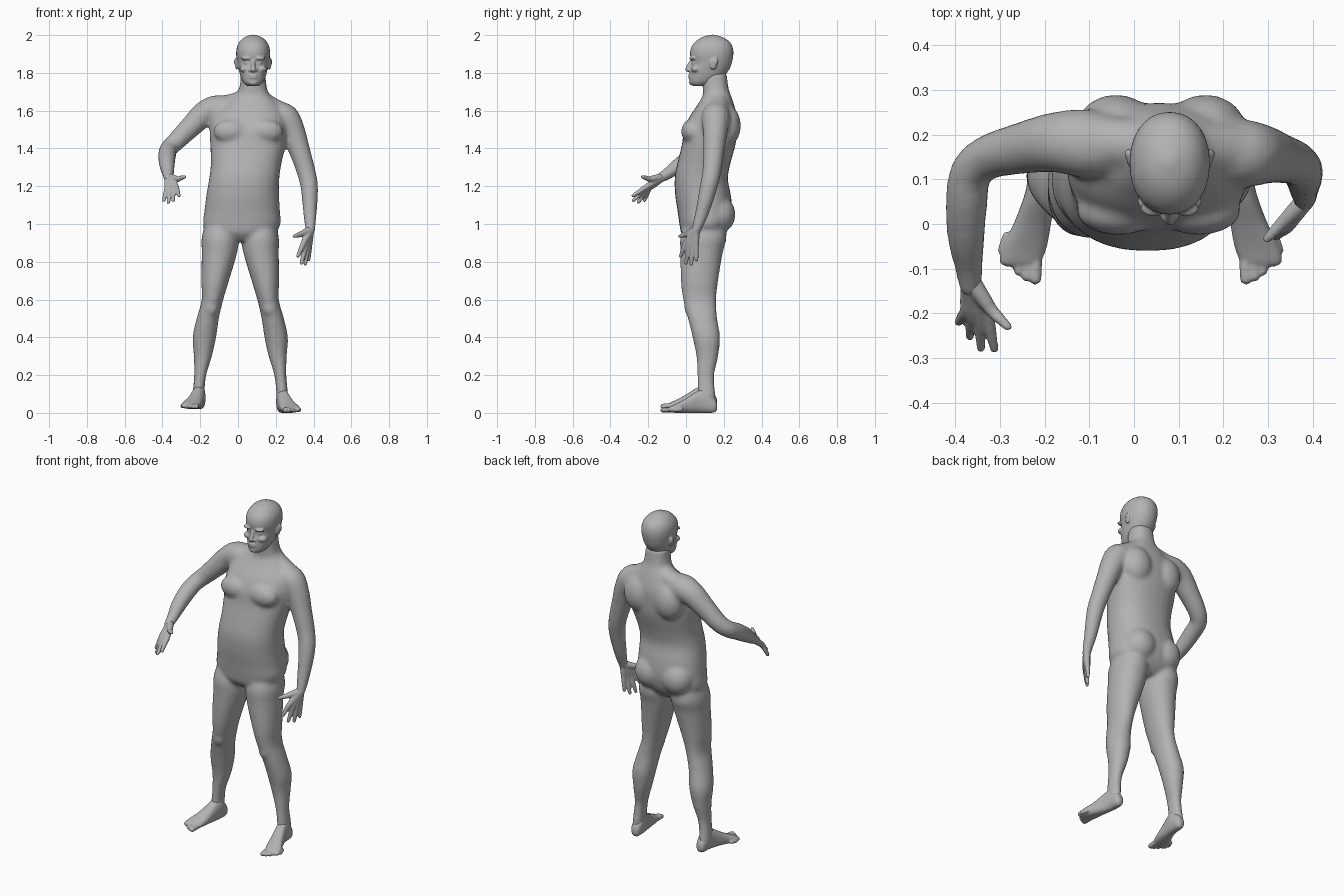
import bpy, bmesh, math
from mathutils import Vector, Matrix

if "Cube" in bpy.data.objects:
    bpy.data.objects.remove(bpy.data.objects["Cube"])

SIDES = (-1, 1)          # -1 is the figure's right, +1 its left
SEGMENTS = 28

skin_grey = bpy.data.materials.new("skin_grey")
skin_grey.use_nodes = True
skin_grey.diffuse_color = (0.45, 0.45, 0.45, 1)
for node in skin_grey.node_tree.nodes:
    if node.type == 'BSDF_PRINCIPLED':
        node.inputs["Base Color"].default_value = skin_grey.diffuse_color
        node.inputs["Roughness"].default_value = 0.7


def smooth_rows(rows, steps=5):
    """Catmull-Rom interpolation through rows of numbers."""
    rows = [tuple(row) for row in rows]
    padded = [rows[0]] + rows + [rows[-1]]
    result = []
    for a, b, c, d in zip(padded, padded[1:], padded[2:], padded[3:]):
        for k in range(steps):
            t = k / steps
            result.append([q + 0.5 * t * (r - p + t * (2*p - 5*q + 4*r - s + t * (3*(q - r) + s - p)))
                           for p, q, r, s in zip(a, b, c, d)])
    return result + [list(rows[-1])]


def skin_rings(bm, rings):
    """Bridge rings of points with quads and cap both ends."""
    loops = [[bm.verts.new(point) for point in ring] for ring in rings]
    for low, high in zip(loops, loops[1:]):
        for i in range(len(low)):
            j = (i + 1) % len(low)
            bm.faces.new((low[i], low[j], high[j], high[i]))
    bm.faces.new(loops[0][::-1])
    bm.faces.new(loops[-1])


def loft(bm, rows, place, power=2.0):
    """Loft rows of (station, centre, half width, low, high)."""
    rings = []
    for station, centre, half, low, high in smooth_rows(rows):
        ring = []
        for i in range(SEGMENTS):
            angle = math.tau * i / SEGMENTS
            c, s = math.cos(angle), math.sin(angle)
            u = math.copysign(abs(c) ** (2 / power), c)
            v = math.copysign(abs(s) ** (2 / power), s)
            ring.append(place(station, centre + half * u, (low + high) / 2 + (high - low) / 2 * v))
        rings.append(ring)
    skin_rings(bm, rings)


def ellipsoid(bm, centre, radii):
    matrix = Matrix.Translation(centre) @ Matrix.Diagonal((*radii, 1))
    bmesh.ops.create_uvsphere(bm, u_segments=24, v_segments=14, radius=1, matrix=matrix)


def tube(bm, points):
    """Round limb through (x, y, z, radius) points, with rounded ends."""
    rows = smooth_rows(points)
    spots = [Vector(row[:3]) for row in rows]
    last = len(spots) - 1
    rings, turn, before = [], None, None
    for i, spot in enumerate(spots):
        ahead = (spots[min(i + 1, last)] - spots[max(i - 1, 0)]).normalized()
        if turn is None:
            turn = ahead.to_track_quat('Z', 'Y')
        else:
            turn = before.rotation_difference(ahead) @ turn
        before = ahead
        ring = []
        for k in range(SEGMENTS):
            angle = math.tau * k / SEGMENTS
            ring.append(spot + turn @ (Vector((math.cos(angle), math.sin(angle), 0)) * rows[i][3]))
        rings.append(ring)
    skin_rings(bm, rings)
    for row in (rows[0], rows[-1]):
        ellipsoid(bm, row[:3], [row[3]] * 3)


def finish(name, bm, voxel, passes):
    """Fuse the overlapping volumes into one smooth surface."""
    bmesh.ops.recalc_face_normals(bm, faces=bm.faces)
    mesh = bpy.data.meshes.new(name)
    bm.to_mesh(mesh)
    bm.free()
    mesh.materials.append(skin_grey)
    obj = bpy.data.objects.new(name, mesh)
    bpy.context.collection.objects.link(obj)
    fuse = obj.modifiers.new("fuse", 'REMESH')
    fuse.mode = 'VOXEL'
    fuse.voxel_size = voxel
    fuse.use_smooth_shade = True
    relax = obj.modifiers.new("relax", 'SMOOTH')
    relax.factor = 0.5
    relax.iterations = passes


def upright(z, x, y):
    return (x, y, z)


# Torso and neck
body = bmesh.new()
loft(body, [
    (0.91, .015, .09, .01, .17), (0.95, .015, .175, -.025, .21), (1.0, .02, .205, -.035, .235),
    (1.07, .022, .2, -.045, .245), (1.15, .025, .193, -.057, .238), (1.24, .033, .186, -.06, .222),
    (1.32, .043, .187, -.046, .235), (1.42, .053, .2, -.022, .262), (1.5, .055, .205, -.01, .27),
    (1.57, .06, .195, .02, .27), (1.63, .07, .15, .06, .255), (1.68, .078, .095, .088, .238),
    (1.72, .08, .073, .088, .225), (1.8, .08, .065, .085, .215)], upright, power=2.3)
for side in SIDES:
    ellipsoid(body, (.055 + side * .09, .03, 1.49), (.095, .055, .065))     # chest
    ellipsoid(body, (.06 + side * .1, .215, 1.52), (.09, .075, .11))        # shoulder blade
    ellipsoid(body, (.02 + side * .088, .17, 1.05), (.095, .092, .1))       # buttock
tube(body, [(.06, .17, 1.66, .06), (-.03, .18, 1.63, .06), (-.1, .18, 1.61, .07)])
tube(body, [(.1, .17, 1.66, .06), (.18, .17, 1.61, .06), (.25, .16, 1.565, .07)])

# Legs, mirrored about the hips
for side in SIDES:
    def leg_place(z, x, y):
        return (.012 + side * x, y, z)
    loft(body, [
        (1.02, .1, .08, .0, .2), (.93, .107, .097, -.03, .215), (.85, .11, .094, -.03, .195),
        (.7, .133, .073, -.027, .17), (.6, .147, .057, -.015, .16), (.5, .172, .059, .01, .165),
        (.4, .19, .062, .035, .18), (.3, .198, .048, .055, .17), (.2, .212, .032, .06, .15),
        (.1, .222, .031, .06, .155), (.05, .223, .03, .065, .155)], leg_place, power=2.1)
    ellipsoid(body, leg_place(.56, .155, .025), (.04, .035, .05))           # kneecap

# Right arm reaches forward, left arm hangs
tube(body, [(-.04, .17, 1.6, .07), (-.11, .18, 1.605, .077), (-.175, .183, 1.585, .068),
            (-.25, .17, 1.515, .058), (-.325, .15, 1.44, .05), (-.365, .115, 1.4, .047),
            (-.375, .05, 1.365, .047), (-.376, -.03, 1.315, .042),
            (-.37, -.1, 1.265, .031), (-.367, -.14, 1.242, .026)])
tube(body, [(.2, .16, 1.58, .07), (.25, .158, 1.56, .075), (.29, .155, 1.49, .066),
            (.322, .148, 1.4, .057), (.36, .137, 1.28, .05), (.378, .118, 1.19, .046),
            (.381, .085, 1.06, .036), (.382, .055, .97, .026), (.38, .05, .95, .024)])
finish("body", body, 0.011, 6)


# Hands: each digit runs from the wrist through its knuckle to the tip
def hand(name, wrist, digits):
    bm = bmesh.new()
    wrist = Vector(wrist)
    for knuckle, tip in digits:
        knuckle, tip = Vector(knuckle), Vector(tip)
        start = wrist.lerp(knuckle, .1)
        tube(bm, [(*start, .021), (*wrist.lerp(knuckle, .6), .0175), (*knuckle, .0145),
                  (*knuckle.lerp(tip, .5), .0125), (*tip, .0095)])
    finish(name, bm, 0.005, 3)


hand("right_hand", (-.367, -.125, 1.248), [
    ((-.318, -.195, 1.238), (-.283, -.23, 1.25)),
    ((-.328, -.205, 1.2), (-.313, -.28, 1.15)),
    ((-.345, -.21, 1.19), (-.343, -.278, 1.125)),
    ((-.362, -.205, 1.185), (-.368, -.252, 1.115)),
    ((-.376, -.195, 1.188), (-.393, -.22, 1.125))])
hand("left_hand", (.382, .052, .968), [
    ((.33, .0, .945), (.298, -.033, .935)),
    ((.345, -.005, .895), (.317, -.028, .83)),
    ((.358, .015, .885), (.336, .0, .793)),
    ((.37, .035, .885), (.356, .028, .788)),
    ((.38, .054, .895), (.374, .055, .81))])

# Feet with five toes each, turned slightly outward
for side, name, lift in ((-1, "right_foot", .02), (1, "left_foot", 0)):
    def foot_place(y, x, z):
        return (.015 + side * x, y, z + lift)
    foot = bmesh.new()
    loft(foot, [
        (.165, .218, .012, .02, .05), (.15, .218, .027, .002, .08), (.1, .22, .033, 0, .125),
        (.06, .227, .035, 0, .115), (0, .243, .042, 0, .077), (-.05, .26, .05, 0, .05),
        (-.085, .27, .046, .003, .034), (-.095, .272, .03, .008, .026)], foot_place, power=2.4)
    for toe in range(5):
        radius = .0155 - .001 * toe
        root = foot_place(-.06 + .008 * toe, .235 + .016 * toe, .018)
        tip = foot_place(-.122 + .002 * toe + .0035 * toe ** 2, .236 + .0185 * toe, .015)
        tube(foot, [(*root, radius), (*tip, radius * .9)])
    finish(name, foot, 0.005, 3)

# Head with brow, cheeks, eyes, nose, lips and ears
MIDDLE = .08
head = bmesh.new()
loft(head, [
    (1.73, MIDDLE, .03, .04, .1), (1.747, MIDDLE, .05, .02, .15), (1.78, MIDDLE, .066, .018, .2),
    (1.82, MIDDLE, .077, .022, .23), (1.855, MIDDLE, .084, .029, .243), (1.9, MIDDLE, .09, .021, .251),
    (1.94, MIDDLE, .085, .03, .246), (1.97, MIDDLE, .068, .055, .226), (1.99, MIDDLE, .043, .088, .19),
    (2.002, MIDDLE, .01, .13, .15)], upright, power=2.15)
tube(head, [(MIDDLE, .03, 1.865, .009), (MIDDLE, .015, 1.835, .012), (MIDDLE, .01, 1.818, .014)])
ellipsoid(head, (MIDDLE, .032, 1.75), (.026, .016, .016))                   # chin
for height in (1.775, 1.788):
    ellipsoid(head, (MIDDLE, .024, height), (.026, .013, .006))             # lips
for side in SIDES:
    ellipsoid(head, (MIDDLE + side * .016, .022, 1.814), (.008, .011, .008))   # nostril
    ellipsoid(head, (MIDDLE + side * .036, .035, 1.877), (.03, .018, .009))    # brow
    ellipsoid(head, (MIDDLE + side * .034, .044, 1.853), (.014, .013, .009))   # eye
    ellipsoid(head, (MIDDLE + side * .046, .052, 1.82), (.026, .025, .018))    # cheek
    ellipsoid(head, (MIDDLE + side * .087, .145, 1.848), (.009, .02, .032))    # ear
    ellipsoid(head, (MIDDLE + side * .092, .156, 1.858), (.009, .013, .02))    # ear rim
finish("head", head, 0.005, 3)
